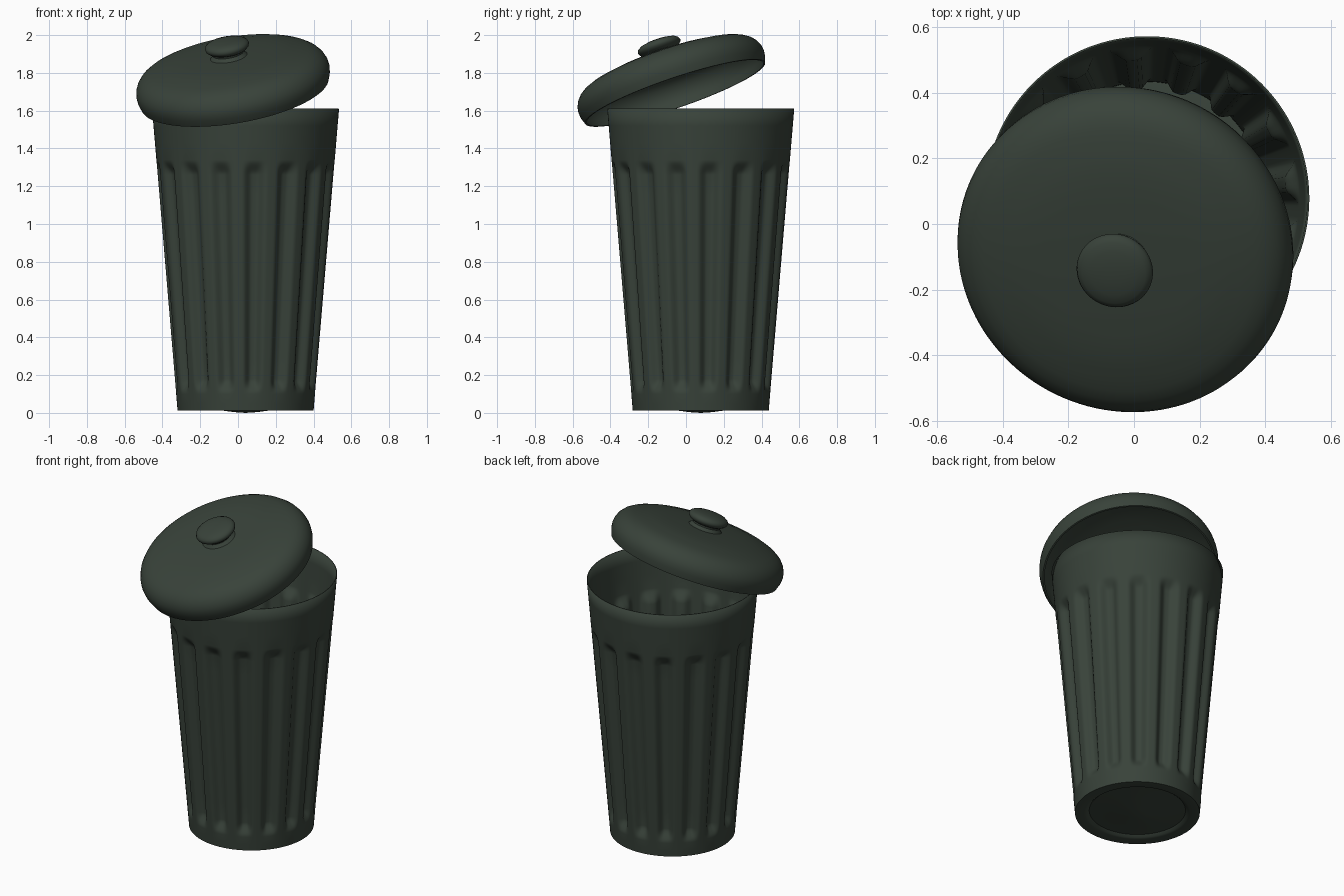
import bpy, bmesh, math
from mathutils import Vector

if "Cube" in bpy.data.objects:
    bpy.data.objects.remove(bpy.data.objects["Cube"])

green = bpy.data.materials.new("dark_green")
green.diffuse_color = (0.04, 0.055, 0.042, 1)
green.use_nodes = True
green.node_tree.nodes["Principled BSDF"].inputs["Base Color"].default_value = green.diffuse_color


def lathe(name, profile, steps, offset=None):
    """Revolve (radius, z) points about z; offset(angle, z) pushes the wall inward."""
    bm = bmesh.new()
    rings = []
    for r, z in profile:
        if r == 0:
            rings.append([bm.verts.new((0, 0, z))] * steps)
            continue
        ring = []
        for i in range(steps):
            a = 2 * math.pi * i / steps
            q = r - (offset(a, z) if offset else 0)
            ring.append(bm.verts.new((q * math.cos(a), q * math.sin(a), z)))
        rings.append(ring)
    for lo, hi in zip(rings, rings[1:]):
        for i in range(steps):
            j = (i + 1) % steps
            bm.faces.new(list(dict.fromkeys((lo[i], lo[j], hi[j], hi[i]))))
    bmesh.ops.recalc_face_normals(bm, faces=bm.faces)
    mesh = bpy.data.meshes.new(name)
    bm.to_mesh(mesh)
    bm.free()
    mesh.materials.append(green)
    ob = bpy.data.objects.new(name, mesh)
    bpy.context.collection.objects.link(ob)
    bpy.context.view_layer.objects.active = ob
    ob.select_set(True)
    bpy.ops.object.shade_smooth_by_angle(angle=math.radians(40))
    ob.select_set(False)
    return ob


def smooth(t):
    t = max(0, min(1, t))
    return t * t * (3 - 2 * t)


# Fluted wall: 16 grooves with rounded ends
FLUTES, PHASE = 16, math.radians(6)
Z0, Z1 = 0.10, 1.34


def groove(a, z):
    pitch = 2 * math.pi / FLUTES
    d = abs((a - PHASE + pitch / 2) % pitch - pitch / 2) / (pitch * 0.36)
    end = smooth((z - Z0) / 0.08) * smooth((Z1 - z) / 0.08)
    return 0.036 * end * smooth((1 - d) * 1.25)


B, T = 0.012, 1.61


def wall_radius(z):
    return 0.36 + 0.135 * (z - B) / (T - B)


heights = [B, 0.05] + [Z0 + 0.01 * i for i in range(9)]
heights += [0.18 + 0.108 * i for i in range(1, 10)]
heights += [Z1 - 0.08 + 0.01 * i for i in range(9)] + [1.43, 1.52, T]
base = [(0, 0.0), (0.06, 0.004), (0.15, 0.016), (0.25, 0.026), (0.278, 0.028),
        (0.292, 0.016), (0.305, B), (0.35, B)]
body = lathe("bin_body", base + [(wall_radius(z), z) for z in heights], 256, groove)
body.location = (0.04, 0.078, 0)
shell = body.modifiers.new("thickness", 'SOLIDIFY')
shell.thickness = 0.006
shell.offset = -1

# Tilted lid: domed top, rolled shoulder, hollow underside
axis = Vector((-0.159, -0.318, 0.935)).normalized()
tilt = Vector((0, 0, 1)).rotation_difference(axis)
centre = Vector((-0.027, -0.079, 1.755))

lid_profile = [(0, 0.142), (0.12, 0.140), (0.23, 0.137), (0.30, 0.131), (0.35, 0.123),
               (0.38, 0.116), (0.42, 0.108), (0.455, 0.094), (0.482, 0.076),
               (0.502, 0.052), (0.514, 0.025), (0.518, 0.0), (0.515, -0.03), (0.503, -0.066),
               (0.493, -0.066), (0.504, -0.03), (0.507, 0.0), (0.492, 0.05),
               (0.450, 0.084), (0.38, 0.105), (0.30, 0.120), (0.23, 0.127),
               (0.12, 0.130), (0, 0.132)]
lid = lathe("lid", lid_profile, 128)

# Mushroom knob on the lid
knob_profile = [(0, 0.135), (0.105, 0.135), (0.092, 0.146), (0.082, 0.158), (0.084, 0.168),
                (0.102, 0.176), (0.114, 0.187), (0.118, 0.199), (0.113, 0.212),
                (0.098, 0.222), (0.07, 0.229), (0.035, 0.233), (0, 0.234)]
knob = lathe("lid_knob", knob_profile, 64)

for ob in (lid, knob):
    ob.rotation_mode = 'QUATERNION'
    ob.rotation_quaternion = tilt
    ob.location = centre
